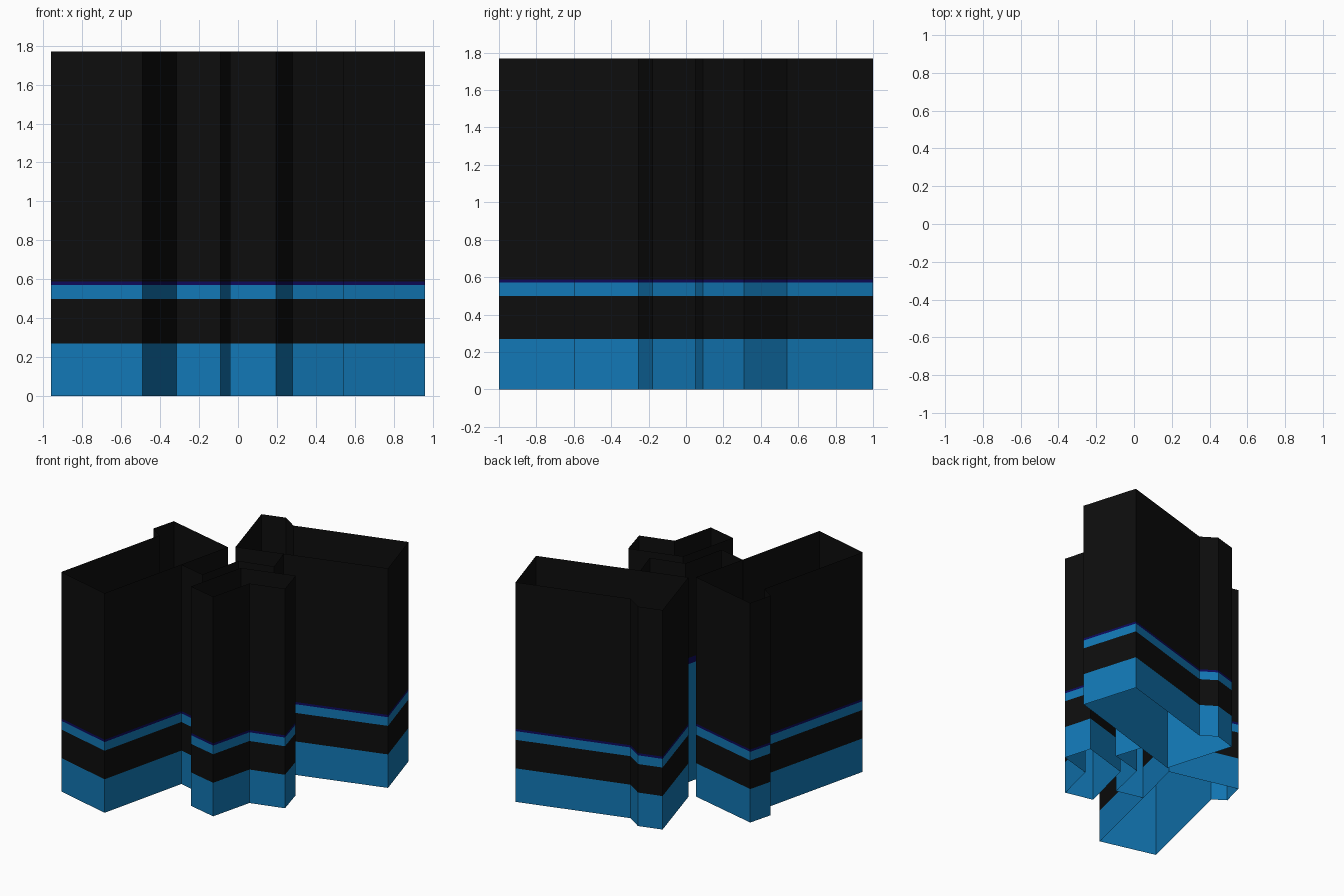
import bpy, bmesh
from mathutils import Vector

if "Cube" in bpy.data.objects:
    bpy.data.objects.remove(bpy.data.objects["Cube"])


def make_material(name, rgb):
    m = bpy.data.materials.new(name)
    m.diffuse_color = (*rgb, 1)
    m.use_nodes = True
    m.node_tree.nodes["Principled BSDF"].inputs["Base Color"].default_value = m.diffuse_color
    return m


MATS = [make_material("wall_black", (0.004, 0.004, 0.004)),
        make_material("band_blue", (0.006, 0.185, 0.46)),
        make_material("trim_navy", (0.004, 0.003, 0.10))]
BLACK, BLUE, NAVY = range(3)

# Colour bands as (top height, material), listed from the ground up
OUTER = [(0.27, BLUE), (0.50, BLACK), (0.57, BLUE), (0.588, NAVY), (1.77, BLACK)]
INNER = [(0.95, BLUE), (1.00, NAVY), (1.06, BLACK)]


def inset(path, closed, d):
    """Shift a path to its left (the indoor side) with mitred corners."""
    pts = [Vector(p) for p in path]
    n, out = len(pts), []
    for i, p in enumerate(pts):
        dirs = []
        if closed or i > 0:
            dirs.append((p - pts[i - 1]).normalized())
        if closed or i < n - 1:
            dirs.append((pts[(i + 1) % n] - p).normalized())
        norms = [Vector((-v.y, v.x)) for v in dirs]
        mid = sum(norms, Vector((0, 0))).normalized()
        out.append(p + mid * d / mid.dot(norms[0]))
    return out


def build_wall(name, path, closed, bands, flip=False):
    """Raise a plan outline into a thin wall with horizontal colour bands."""
    bm = bmesh.new()
    rows = [[bm.verts.new((p[0], p[1], z)) for p in path]
            for z in [0] + [b[0] for b in bands]]
    n = len(path)
    for (_, mat), low, high in zip(bands, rows, rows[1:]):
        for i in range(n if closed else n - 1):
            j = (i + 1) % n
            quad = [low[i], low[j], high[j], high[i]]
            f = bm.faces.new(quad[::-1] if flip else quad)
            f.material_index = mat
    me = bpy.data.meshes.new(name)
    bm.to_mesh(me)
    bm.free()
    for m in MATS:
        me.materials.append(m)
    bpy.context.collection.objects.link(bpy.data.objects.new(name, me))


# Plan outlines, counter-clockwise so the indoor side is on the left
PLANS = {
    "left_wing": (True, [(-0.96, -0.88), (-0.49, -1.0), (-0.21, 0.17),
                         (-0.79, 0.31), (-0.84, 0.12), (-0.735, 0.05)]),
    "right_wing": (True, [(-0.165, 0.205), (0.19, 0.31), (0.96, 0.54), (0.82, 1.0),
                          (-0.03, 0.75), (-0.153, 0.83), (-0.335, 0.777)]),
    "core": (False, [(-0.32, -0.27), (-0.09, -0.325), (-0.01, 0.02),
                     (0.26, 0.09), (0.19, 0.31)]),
    "annex": (True, [(0.195, -0.595), (0.28, -0.255), (0.545, -0.18),
                     (0.48, 0.05), (0.075, -0.07), (-0.04, -0.54)]),
}

# Each block: tall banded outer wall and a lower blue indoor lining
for part, (closed, plan) in PLANS.items():
    build_wall(part + "_outer_wall", plan, closed, OUTER)
    build_wall(part + "_inner_lining", inset(plan, closed, 0.003), closed, INNER, flip=True)
